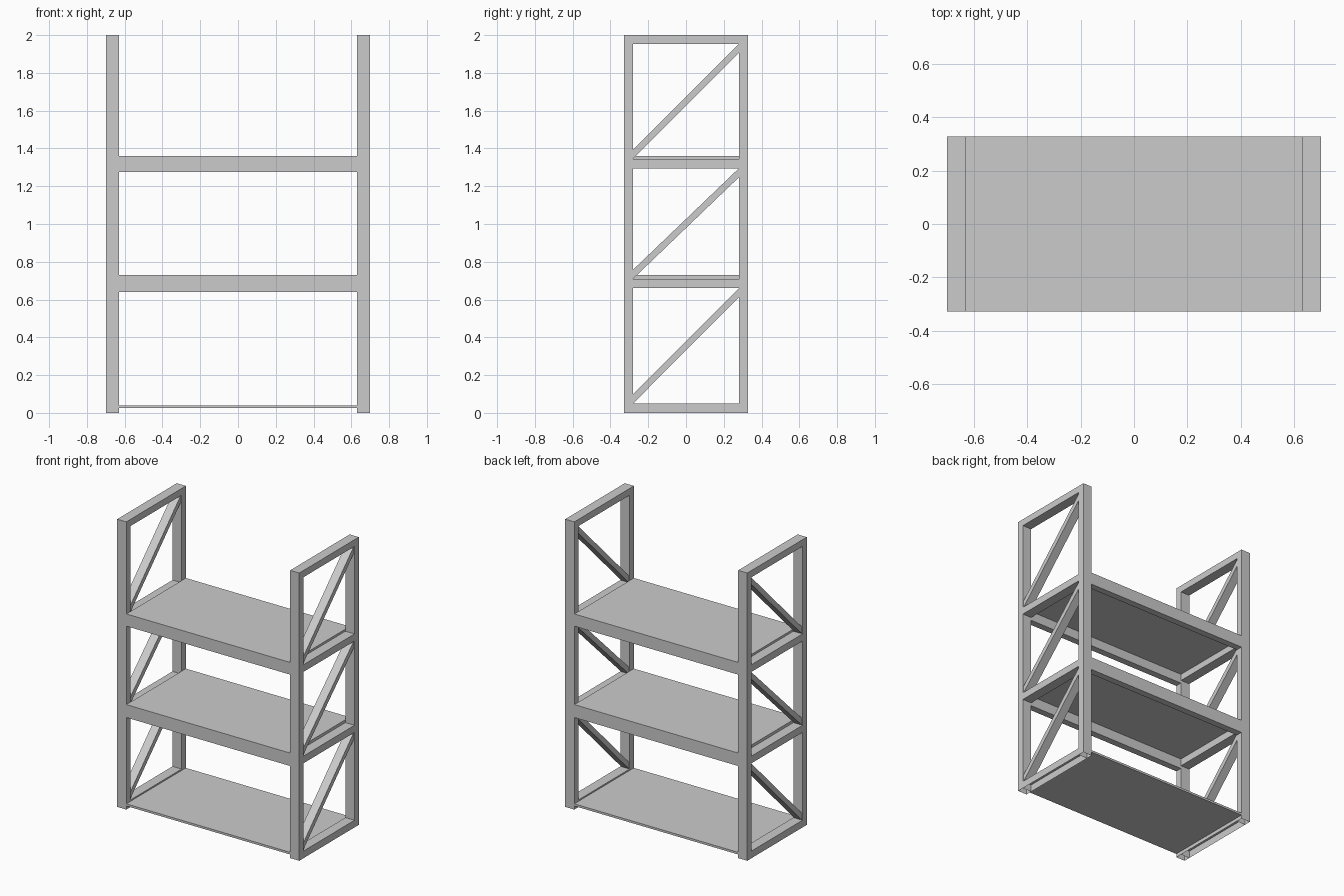
import bpy, bmesh

if "Cube" in bpy.data.objects:
    bpy.data.objects.remove(bpy.data.objects["Cube"])

XO, XI = 0.70, 0.63      # outer / inner side of the end frames
YO, YI = 0.327, 0.28     # outer / inner side of the posts


def prism(name, profile, axis, lo, hi, open_bottom=False):
    """Extrude a 2D profile along x ((y, z) points) or y ((x, z) points)."""
    bm = bmesh.new()
    place = (lambda p, t: (t, p[0], p[1])) if axis == 'x' else (lambda p, t: (p[0], t, p[1]))
    face = bm.faces.new([bm.verts.new(place(p, lo)) for p in profile])
    ext = bmesh.ops.extrude_face_region(bm, geom=[face])
    verts = [g for g in ext['geom'] if isinstance(g, bmesh.types.BMVert)]
    d = hi - lo
    bmesh.ops.translate(bm, verts=verts, vec=(d, 0, 0) if axis == 'x' else (0, d, 0))
    bmesh.ops.recalc_face_normals(bm, faces=bm.faces)
    if open_bottom:
        under = [f for f in bm.faces if all(v.co.z < 1e-5 for v in f.verts)]
        bmesh.ops.delete(bm, geom=under, context='FACES')
    me = bpy.data.meshes.new(name)
    bm.to_mesh(me)
    bm.free()
    ob = bpy.data.objects.new(name, me)
    bpy.context.collection.objects.link(ob)
    return ob


def rect(a0, a1, z0, z1):
    return [(a0, z0), (a1, z0), (a1, z1), (a0, z1)]


# end frames
for side, s in (("left", -1), ("right", 1)):
    x0, x1 = sorted((s * XI, s * XO))
    # posts, open underneath
    prism(side + "_front_post", rect(-YO, -YI, 0, 2), 'x', x0, x1, True)
    prism(side + "_back_post", rect(YI, YO, 0, 2), 'x', x0, x1, True)
    # cross rails
    rails = (("bottom", 0, 0.05), ("lower", 0.66, 0.71), ("upper", 1.295, 1.345), ("top", 1.953, 2))
    for label, z0, z1 in rails:
        prism(f"{side}_{label}_rail", rect(-YI, YI, z0, z1), 'x', x0, x1, z0 == 0)
    # diagonal braces rising to the back
    for i in range(3):
        a, b = rails[i][2], rails[i + 1][1]
        prism(f"{side}_brace_{i + 1}",
              [(-YI, a), (YI, b - 0.048), (YI, b), (-YI, a + 0.048)],
              'x', x0 + 0.005, x1 - 0.005)

# shelves with front and back lips hanging down
for label, z0, z1 in (("lower", 0.64, 0.73), ("upper", 1.275, 1.36)):
    t = z1 - 0.02
    prism(label + "_shelf",
          [(-YO, z0), (-YI, z0), (-YI, t), (YI, t), (YI, z0), (YO, z0), (YO, z1), (-YO, z1)],
          'x', -XI, XI)

# thin bottom panel
prism("bottom_shelf", rect(-YO, YO, 0.025, 0.04), 'x', -XI, XI)
